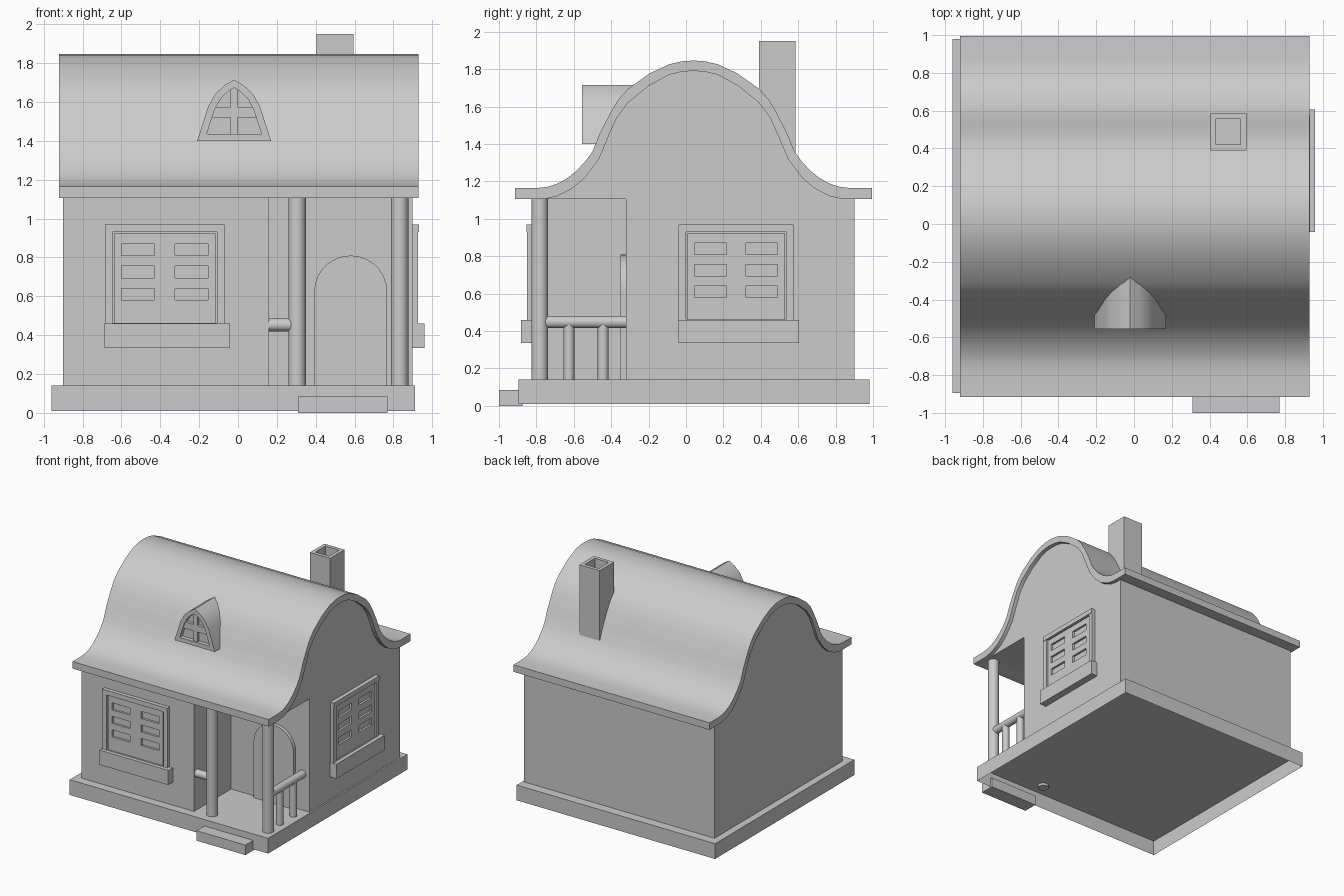
import bpy, bmesh, math
from mathutils import Matrix, Vector

if "Cube" in bpy.data.objects:
    bpy.data.objects.remove(bpy.data.objects["Cube"])


def finish(bm, name, smooth=None, mat=None):
    bmesh.ops.recalc_face_normals(bm, faces=bm.faces)
    if mat:
        bm.transform(mat)
    me = bpy.data.meshes.new(name)
    bm.to_mesh(me)
    bm.free()
    ob = bpy.data.objects.new(name, me)
    bpy.context.collection.objects.link(ob)
    if smooth:
        bpy.ops.object.select_all(action='DESELECT')
        ob.select_set(True)
        bpy.context.view_layer.objects.active = ob
        bpy.ops.object.shade_smooth_by_angle(angle=math.radians(smooth))
    return ob


def prism_bm(pts, axis, lo, hi):
    """Extrude a 2D outline along axis from lo to hi."""
    place = {'x': lambda p, d: (d, p[0], p[1]),
             'y': lambda p, d: (p[0], d, p[1]),
             'z': lambda p, d: (p[0], p[1], d)}[axis]
    bm = bmesh.new()
    face = bm.faces.new([bm.verts.new(place(p, lo)) for p in pts])
    ext = bmesh.ops.extrude_face_region(bm, geom=[face], use_keep_orig=True)
    verts = [g for g in ext['geom'] if isinstance(g, bmesh.types.BMVert)]
    bmesh.ops.translate(bm, verts=verts, vec=place((0, 0), hi - lo))
    bmesh.ops.recalc_face_normals(bm, faces=bm.faces)
    return bm


def box_bm(x0, x1, y0, y1, z0, z1):
    return prism_bm([(x0, y0), (x1, y0), (x1, y1), (x0, y1)], 'z', z0, z1)


def face_towards(bm, d):
    return max(bm.faces, key=lambda f: f.normal.dot(d) * 100 + f.calc_center_median().dot(d))


def recess(bm, direction, rim, depth):
    """Inset the face looking in a direction and push it inward."""
    d = Vector(direction)
    bm.normal_update()
    f = face_towards(bm, d)
    bmesh.ops.inset_region(bm, faces=[f], thickness=rim, use_even_offset=True)
    ext = bmesh.ops.extrude_face_region(bm, geom=[f])
    verts = [g for g in ext['geom'] if isinstance(g, bmesh.types.BMVert)]
    bmesh.ops.translate(bm, verts=verts, vec=-d * depth)
    if f.is_valid:
        bmesh.ops.delete(bm, geom=[f], context='FACES_ONLY')


def rod(name, a, b, r):
    a, b = Vector(a), Vector(b)
    bm = bmesh.new()
    bmesh.ops.create_cone(bm, cap_ends=True, segments=24, radius1=r, radius2=r,
                          depth=(b - a).length)
    rot = (b - a).to_track_quat('Z', 'Y').to_matrix().to_4x4()
    finish(bm, name, 40, Matrix.Translation((a + b) / 2) @ rot)


# Base, open underneath, and entrance step
bm = box_bm(-0.96, 0.91, -0.895, 0.98, 0.01, 0.14)
bmesh.ops.delete(bm, geom=[face_towards(bm, Vector((0, 0, -1)))], context='FACES_ONLY')
finish(bm, "base")
finish(box_bm(0.31, 0.77, -1.0, -0.875, 0.0, 0.085), "step")

# Walls with the porch corner left out
finish(prism_bm([(-0.9, -0.82), (0.16, -0.82), (0.16, -0.32), (0.897, -0.32),
                 (0.897, 0.9), (-0.9, 0.9)], 'z', 0.14, 1.105), "walls")

# Bell-shaped roof and the gable filling below it
MID = 0.04
outer = [(-0.915, 1.165), (-0.79, 1.165), (-0.735, 1.172), (-0.687, 1.188),
         (-0.635, 1.217), (-0.585, 1.257), (-0.54, 1.305), (-0.5, 1.36),
         (-0.457, 1.465), (-0.40, 1.575), (-0.36, 1.64), (-0.31, 1.695),
         (-0.195, 1.777), (-0.09, 1.826), (-0.02, 1.842), (0.04, 1.846)]
inner = [(-0.915, 1.105), (-0.76, 1.105), (-0.69, 1.12), (-0.61, 1.16),
         (-0.54, 1.22), (-0.465, 1.32), (-0.41, 1.45), (-0.37, 1.54),
         (-0.31, 1.62), (-0.2, 1.71), (-0.09, 1.77), (-0.02, 1.787), (0.04, 1.79)]


def mirrored(pts):
    return pts + [(2 * MID - y, z) for y, z in reversed(pts[:-1])]


finish(prism_bm(mirrored(outer) + mirrored(inner)[::-1], 'x', -0.92, 0.93), "roof", 35)
finish(prism_bm(mirrored(inner[1:]), 'x', -0.9, 0.897), "gable")

# Hollow chimney
bm = box_bm(0.405, 0.595, 0.39, 0.585, 1.25, 1.95)
recess(bm, (0, 0, 1), 0.03, 0.15)
finish(bm, "chimney")

# Dormer with recessed arched window and cross bars
half = [(-0.19, 1.40), (-0.133, 1.577), (-0.098, 1.64), (-0.05, 1.685)]
arch = [(x - 0.02, z) for x, z in half] + [(-0.02, 1.715)] + \
       [(-x - 0.02, z) for x, z in reversed(half)]
bm = prism_bm(arch, 'y', -0.555, -0.2)
recess(bm, (0, -1, 0), 0.036, 0.035)
finish(bm, "dormer", 35)
finish(box_bm(-0.038, -0.002, -0.545, -0.5, 1.42, 1.69), "dormer_upright_bar")
finish(box_bm(-0.13, 0.09, -0.545, -0.5, 1.52, 1.575), "dormer_cross_bar")


# Windows: frame, lintel, sill and slatted panel
def window(side, mat):
    bm = box_bm(-0.307, 0.307, -0.03, 0.02, 0.425, 0.968)
    recess(bm, (0, -1, 0), 0.038, 0.028)
    finish(bm, side + "_window_frame", mat=mat)
    finish(box_bm(-0.307, 0.307, -0.034, 0.02, 0.93, 0.97), side + "_window_lintel", mat=mat)
    finish(box_bm(-0.311, 0.337, -0.062, 0.02, 0.335, 0.46), side + "_window_sill", mat=mat)
    for u0, u1 in ((-0.26, -0.222), (-0.052, 0.052), (0.222, 0.26)):
        finish(box_bm(u0, u1, -0.02, 0.01, 0.45, 0.922), side + "_window_stile", mat=mat)
    for z0, z1 in ((0.45, 0.58), (0.64, 0.695), (0.755, 0.81), (0.87, 0.922)):
        for u0, u1 in ((-0.222, -0.052), (0.052, 0.222)):
            finish(box_bm(u0, u1, -0.02, 0.01, z0, z1), side + "_window_rail", mat=mat)


window("front", Matrix.Translation((-0.377, -0.82, 0)))
window("right", Matrix.Translation((0.897, 0.268, 0)) @ Matrix.Rotation(math.pi / 2, 4, 'Z'))

# Arched door
door = [(0.392, 0.14), (0.768, 0.14)] + \
       [(0.58 + 0.188 * math.cos(i * math.pi / 14), 0.622 + 0.188 * math.sin(i * math.pi / 14))
        for i in range(15)]
finish(prism_bm(door, 'y', -0.35, -0.31), "door")

# Porch posts, rails and balusters
for x in (0.304, 0.832):
    rod("porch_post", (x, -0.782, 0.12), (x, -0.782, 1.11), 0.045)
rod("side_rail", (0.832, -0.755, 0.448), (0.832, -0.31, 0.448), 0.033)
rod("front_rail", (0.15, -0.782, 0.453), (0.29, -0.782, 0.453), 0.033)
for y in (-0.626, -0.443):
    rod("baluster", (0.832, y, 0.13), (0.832, y, 0.44), 0.029)
